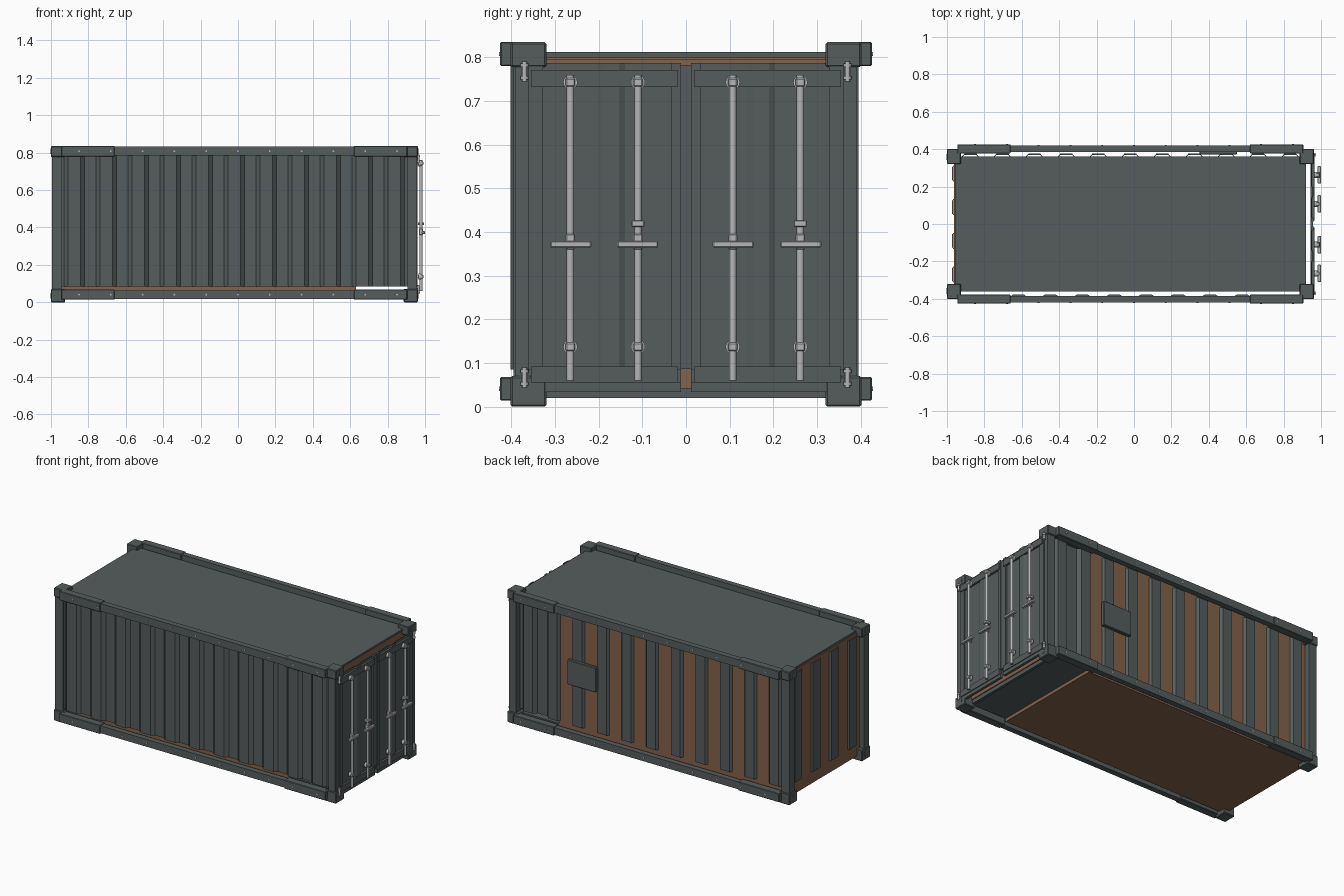
import bpy, bmesh, math
from mathutils import Matrix

if "Cube" in bpy.data.objects:
    bpy.data.objects.remove(bpy.data.objects["Cube"])


def material(name, rgb):
    m = bpy.data.materials.new(name)
    m.diffuse_color = (*rgb, 1)
    m.use_nodes = True
    m.node_tree.nodes["Principled BSDF"].inputs["Base Color"].default_value = m.diffuse_color
    return m


GREY = material("slate grey paint", (0.093, 0.110, 0.110))
BROWN = material("brown lining", (0.225, 0.122, 0.070))
STEEL = material("light steel", (0.47, 0.47, 0.48))


def finish(name, bm, mat, smooth=False):
    bmesh.ops.recalc_face_normals(bm, faces=bm.faces)
    me = bpy.data.meshes.new(name)
    bm.to_mesh(me)
    bm.free()
    me.materials.append(mat)
    ob = bpy.data.objects.new(name, me)
    bpy.context.collection.objects.link(ob)
    if smooth:
        for p in me.polygons:
            p.use_smooth = len(p.vertices) == 4
    return ob


def box(name, x, y, z, mat=GREY, bevel=0.0):
    bm = bmesh.new()
    size = [b - a for a, b in (x, y, z)]
    mid = [(a + b) / 2 for a, b in (x, y, z)]
    bmesh.ops.create_cube(bm, size=1, matrix=Matrix.Translation(mid) @ Matrix.Diagonal((*size, 1)))
    if bevel:
        bmesh.ops.bevel(bm, geom=bm.edges[:], offset=bevel, segments=1, affect='EDGES')
    return finish(name, bm, mat)


def rod(name, centre, radius, length, axis='Z', mat=STEEL, sides=16):
    bm = bmesh.new()
    turn = {'Z': Matrix(), 'X': Matrix.Rotation(math.pi / 2, 4, 'Y'),
            'Y': Matrix.Rotation(math.pi / 2, 4, 'X')}[axis]
    bmesh.ops.create_cone(bm, cap_ends=True, segments=sides, radius1=radius, radius2=radius,
                          depth=length, matrix=Matrix.Translation(centre) @ turn)
    return finish(name, bm, mat, True)


def corrugated(name, start, end, ribs, half, slope, base, peak, z0, z1, along='X'):
    """Folded sheet: ribs of a given half width rise from base to peak."""
    pts = [(start, base)]
    for c in ribs:
        pts += [(c - half - slope, base), (c - half, peak), (c + half, peak), (c + half + slope, base)]
    pts.append((end, base))
    # back line gives the sheet a little thickness on its inner side
    inward = -0.006 if peak > 0 else 0.006
    bm = bmesh.new()

    def column(u, d):
        xy = (u, d) if along == 'X' else (d, u)
        return [bm.verts.new((*xy, z)) for z in (z0, z1)]

    outer = [column(u, d) for u, d in pts]
    inner = [column(u, d + inward) for u, d in pts]
    for i in range(len(pts) - 1):
        a, b, c, d = outer[i], outer[i + 1], inner[i], inner[i + 1]
        bm.faces.new((a[0], b[0], b[1], a[1]))
        bm.faces.new((c[0], c[1], d[1], d[0]))
        for k in (0, 1):
            bm.faces.new((a[k], c[k], d[k], b[k]))
    for a, c in ((outer[0], inner[0]), (outer[-1], inner[-1])):
        bm.faces.new((a[0], a[1], c[1], c[0]))
    return finish(name, bm, GREY)


# Inner lining and floor
box("inner_lining", (-0.963, 0.63), (-0.362, 0.362), (0.025, 0.80), BROWN)
box("door_lining", (0.908, 0.914), (-0.345, 0.345), (0.042, 0.797), BROWN)
box("rear_floor", (0.63, 0.905), (-0.362, 0.362), (0.045, 0.066))
box("rear_sill", (0.89, 0.907), (-0.36, 0.36), (0.02, 0.05))
box("roof", (-0.957, 0.92), (-0.36, 0.36), (0.80, 0.812))

# Corrugated side walls
ribs = [-0.875 + 0.171 * i for i in range(11)]
corrugated("front_wall", -0.945, 0.91, ribs, 0.034, 0.02, -0.384, -0.402, 0.085, 0.79)
corrugated("back_wall", -0.945, 0.91, ribs, 0.032, 0.018, 0.354, 0.376, 0.085, 0.79)
box("side_plate", (0.35, 0.55), (0.372, 0.395), (0.345, 0.50), GREY, 0.003)

# End wall ribs
corrugated("end_wall", -0.355, 0.355, (-0.27, -0.09, 0.09, 0.27), 0.035, 0.016,
           -0.955, -0.972, 0.10, 0.785, 'Y')

# Corner posts and castings, mirrored on both sides
for s, side in ((-1, "front"), (1, "back")):
    def span(a, b):
        return tuple(sorted((s * a, s * b)))

    for x0, x1, end in ((-0.995, -0.94, "left"), (0.905, 0.952, "right")):
        box(f"{side}_{end}_post", (x0, x1), span(0.345, 0.395), (0.05, 0.79))
    for x0, x1, end in ((-1.0, -0.925, "left"), (0.885, 0.962, "right")):
        outer_x = x0 if end == "left" else x1
        for z0, z1, level in ((0.0, 0.07, "lower"), (0.778, 0.835, "upper")):
            box(f"{side}_{end}_{level}_casting", (x0, x1), span(0.32, 0.402), (z0, z1), GREY, 0.004)
            rod(f"{side}_{end}_{level}_casting_boss", (outer_x, s * 0.358, (z0 + z1) / 2),
                0.015, 0.004, 'X', GREY, 12)

    # Long rails with thicker sleeves at the ends and rivets
    for z0, z1, level in ((0.014, 0.068, "lower"), (0.78, 0.836, "upper")):
        box(f"{side}_{level}_rail", (-0.93, 0.89), span(0.385, 0.42), (z0 + 0.004, z1 - 0.004))
        for x0, x1, end in ((-0.945, -0.66, "left"), (0.62, 0.905, "right")):
            box(f"{side}_{level}_{end}_sleeve", (x0, x1), span(0.377, 0.426), (z0, z1), GREY, 0.003)
        for i in range(11):
            x = -0.85 + 0.17 * i
            y = 0.426 if x < -0.66 or x > 0.62 else 0.42
            rod(f"{side}_{level}_rivet", (x, s * y, (z0 + z1) / 2), 0.005, 0.004, 'Y', STEEL, 8)

    # Door leaf with its recessed folds and edge plates
    y0, y1 = span(0.012, 0.362)
    folds = sorted((s * 0.03, s * 0.172, s * 0.342))
    corrugated(f"{side}_door", y0, y1, folds[1:2], 0.018, 0.014, 0.953, 0.961, 0.04, 0.787, 'Y')
    for a, b, part in ((0.012, 0.034, "inner"), (0.328, 0.362, "outer")):
        box(f"{side}_door_{part}_stile", (0.948, 0.961), span(a, b), (0.085, 0.787))
    box(f"{side}_door_lower_plate", (0.945, 0.966), span(0.018, 0.355), (0.055, 0.092))
    box(f"{side}_door_bottom_edge", (0.945, 0.961), span(0.012, 0.362), (0.034, 0.056))
    box(f"{side}_door_upper_plate", (0.945, 0.966), span(0.018, 0.355), (0.732, 0.771))
    box(f"{side}_door_frame", (0.945, 0.956), span(0.36, 0.392), (0.07, 0.785))

    # Hinges
    for z in (0.067, 0.768):
        rod(f"{side}_hinge", (0.965, s * 0.37, z), 0.006, 0.046)
        for dz in (-0.014, 0.014):
            rod(f"{side}_hinge_knuckle", (0.965, s * 0.37, z + dz), 0.009, 0.008)

# Door centre seal
box("door_seal", (0.945, 0.957), (-0.014, 0.014), (0.086, 0.783))

# Locking bars with brackets, handles and catches
for i, y in enumerate((-0.265, -0.11, 0.107, 0.262)):
    rod("lock_rod", (0.979, y, 0.41), 0.0085, 0.70)
    for z in (0.137, 0.743):
        rod("rod_bracket", (0.972, y, z), 0.0165, 0.016, 'X')
        box("rod_clamp", (0.962, 0.991), (y - 0.011, y + 0.011), (z - 0.010, z + 0.010), STEEL, 0.003)
    middle = (-0.264, -0.111, 0.108, 0.263)[i]
    box("lock_handle", (0.982, 1.0), (middle - 0.047, middle + 0.047), (0.364, 0.38), STEEL, 0.003)
    box("handle_hub", (0.967, 0.99), (y - 0.011, y + 0.011), (0.36, 0.396), STEEL, 0.003)
    if i in (1, 3):
        box("handle_catch", (0.962, 0.995), (y - 0.015, y + 0.015), (0.412, 0.427), STEEL, 0.002)
